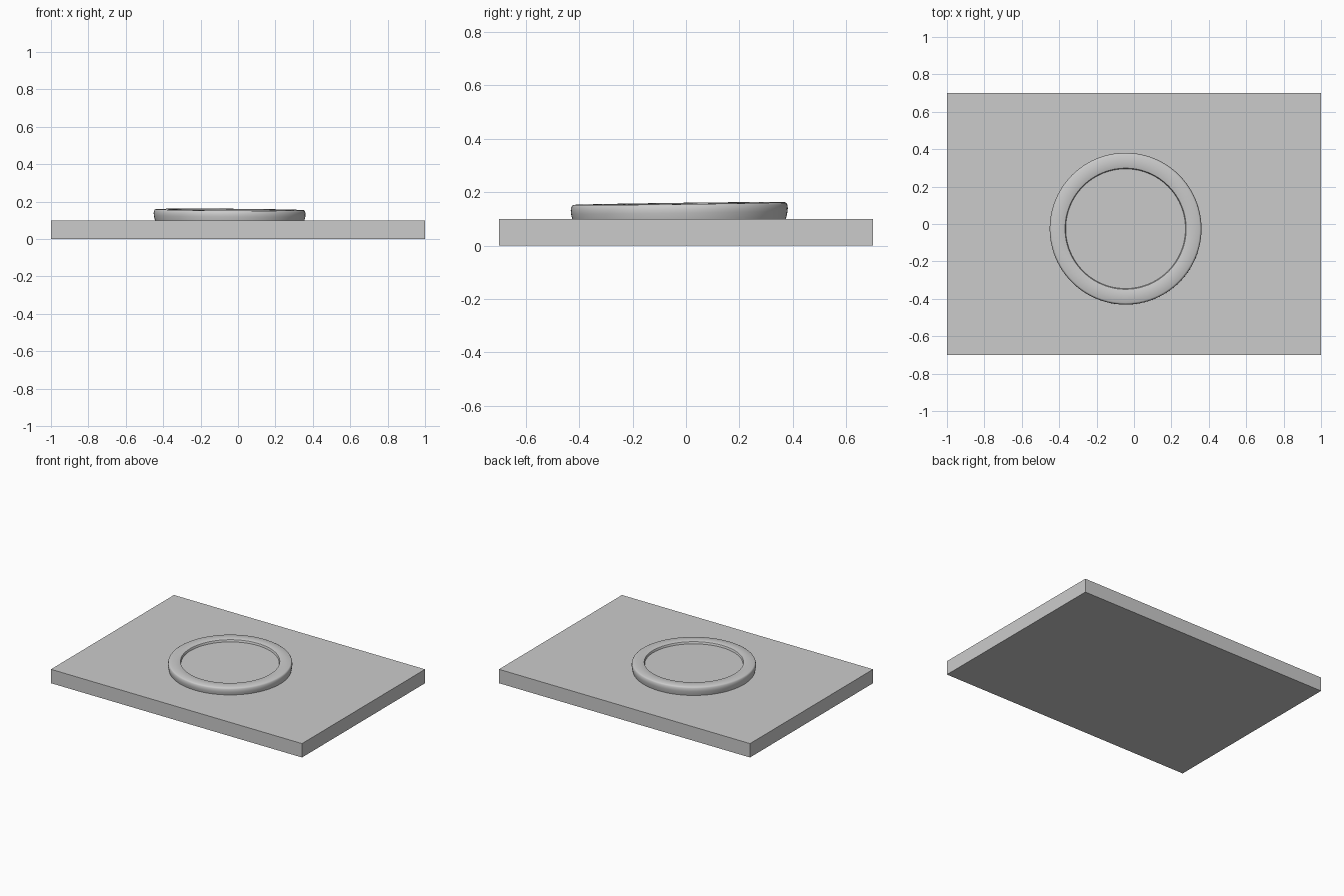
import bpy
import bmesh
from math import cos, sin, pi, radians
from mathutils import Matrix

cube = bpy.data.objects.get("Cube")
if cube:
    bpy.data.objects.remove(cube, do_unlink=True)

# Single plain grey
grey = bpy.data.materials.new("plain_grey")
grey.use_nodes = True
colour = (0.6, 0.6, 0.6, 1)
grey.diffuse_color = colour
grey.node_tree.nodes["Principled BSDF"].inputs["Base Color"].default_value = colour


def add_object(name, bm):
    mesh = bpy.data.meshes.new(name)
    bmesh.ops.recalc_face_normals(bm, faces=bm.faces)
    bm.to_mesh(mesh)
    bm.free()
    mesh.materials.append(grey)
    obj = bpy.data.objects.new(name, mesh)
    bpy.context.collection.objects.link(obj)
    return obj


# Rectangular base slab
bm = bmesh.new()
bmesh.ops.create_cube(bm, size=1)
bmesh.ops.transform(bm, verts=bm.verts,
                    matrix=Matrix.Translation((0, 0, 0.05)) @ Matrix.Diagonal((2, 1.4, 0.1, 1)))
add_object("base_slab", bm)

# Shallow dish: radius and height pairs from the bottom rim to the recessed floor
profile = [(0.395, -0.04), (0.401, -0.02), (0.405, 0), (0.406, 0.012),
           (0.404, 0.024), (0.401, 0.030), (0.396, 0.033),
           (0.328, 0.033), (0.324, 0.031), (0.322, 0.027), (0.320, 0.017)]
SIDES = 96
bm = bmesh.new()
rings = [[bm.verts.new((r * cos(2 * pi * i / SIDES), r * sin(2 * pi * i / SIDES), z))
          for i in range(SIDES)] for r, z in profile]
for low, high in zip(rings, rings[1:]):
    for i in range(SIDES):
        j = (i + 1) % SIDES
        bm.faces.new((low[i], low[j], high[j], high[i]))
bm.faces.new(rings[0])
bm.faces.new(rings[-1])
dish = add_object("round_dish", bm)

# The dish leans slightly, its back left edge highest
dish.location = (-0.045, -0.025, 0.124)
dish.rotation_euler = (radians(0.75), radians(0.4), 0)
bpy.context.view_layer.objects.active = dish
dish.select_set(True)
bpy.ops.object.shade_smooth_by_angle(angle=radians(35))
